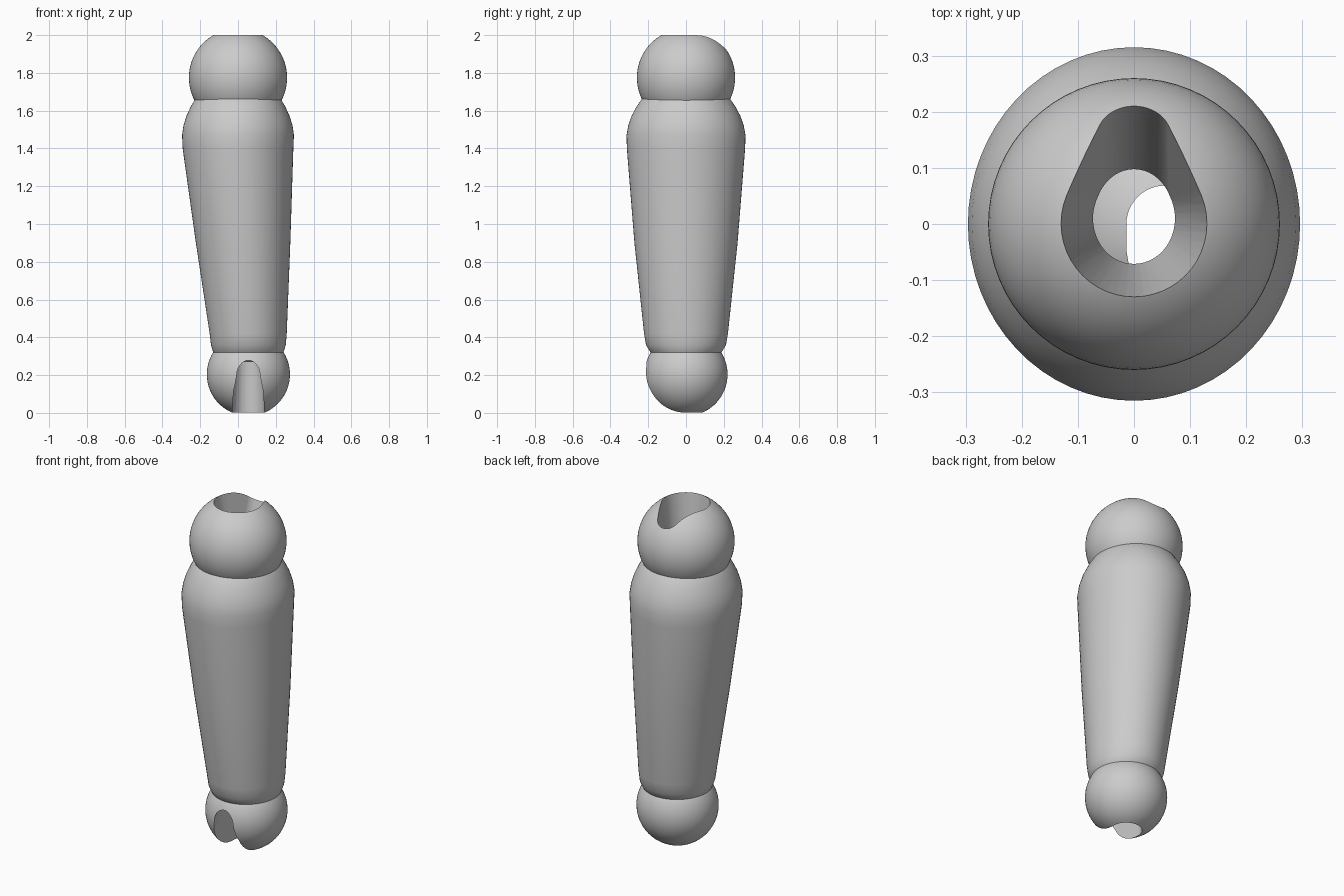
import bpy, bmesh
from math import pi, sin, cos, radians

cube = bpy.data.objects.get("Cube")
if cube:
    bpy.data.objects.remove(cube)

grey = bpy.data.materials.new("plain grey")
grey.use_nodes = True
grey.diffuse_color = (0.6, 0.6, 0.6, 1)
grey.node_tree.nodes["Principled BSDF"].inputs["Base Color"].default_value = (0.6, 0.6, 0.6, 1)


def make_object(name, bm):
    bmesh.ops.recalc_face_normals(bm, faces=bm.faces)
    mesh = bpy.data.meshes.new(name)
    bm.to_mesh(mesh)
    bm.free()
    mesh.materials.append(grey)
    obj = bpy.data.objects.new(name, mesh)
    bpy.context.collection.objects.link(obj)
    return obj


def ring(x, y, z, rx, ry=None, n=48):
    ry = ry or rx
    return [(x + rx * cos(2 * pi * i / n), y + ry * sin(2 * pi * i / n), z) for i in range(n)]


def hull(name, points):
    bm = bmesh.new()
    for p in points:
        bm.verts.new(p)
    result = bmesh.ops.convex_hull(bm, input=bm.verts)
    spare = {g for g in result["geom_interior"] + result["geom_unused"]
             if isinstance(g, bmesh.types.BMVert)}
    bmesh.ops.delete(bm, geom=list(spare), context='VERTS')
    obj = make_object(name, bm)
    obj.hide_render = True
    return obj


def smooth(obj):
    bpy.ops.object.select_all(action='DESELECT')
    obj.select_set(True)
    bpy.context.view_layer.objects.active = obj
    bpy.ops.object.shade_smooth_by_angle(angle=radians(30))


def bored_ball(name, centre, radius, cutter):
    bm = bmesh.new()
    bmesh.ops.create_uvsphere(bm, u_segments=64, v_segments=40, radius=radius)
    bmesh.ops.translate(bm, verts=bm.verts, vec=centre)
    ball = make_object(name, bm)
    mod = ball.modifiers.new("bore", 'BOOLEAN')
    mod.operation = 'DIFFERENCE'
    mod.solver = 'EXACT'
    mod.object = cutter
    bpy.context.view_layer.objects.active = ball
    bpy.ops.object.modifier_apply(modifier=mod.name)
    bpy.data.objects.remove(cutter)
    smooth(ball)


# Upper ball: funnel-shaped cord hole with a slot sloping to the back
top_cut = hull("upper_bore", ring(0, 0, 2.05, 0.136) + ring(0, 0.18, 2.05, 0.065)
               + ring(0, 0.01, 1.5, 0.07, 0.078))
bored_ball("upper_ball", (0, 0, 1.775), 0.26, top_cut)

# Lower ball: cord hole with an arched slot opening to the front
CX = 0.055
arch = [(CX + 0.06 * cos(pi * i / 24), -0.26, 0.135 + 0.06 * sin(pi * i / 24)) for i in range(25)]
arch += [(CX - 0.085, -0.26, -0.05), (CX + 0.085, -0.26, -0.05)]
low_cut = hull("lower_bore", ring(CX, 0, -0.05, 0.087) + ring(CX, 0, 0.5, 0.065) + arch)
bored_ball("lower_ball", (CX, 0, 0.204), 0.22, low_cut)

# Limb shell: elliptical sections (height, centre x, half width, half depth)
sections = [
    (0.27, 0.055, 0.150, 0.140), (0.32, 0.055, 0.186, 0.188),
    (0.36, 0.055, 0.198, 0.212), (0.42, 0.054, 0.204, 0.222),
    (0.90, 0.027, 0.250, 0.273), (1.40, 0.000, 0.293, 0.313),
    (1.47, 0.000, 0.296, 0.315), (1.52, 0.000, 0.289, 0.306),
    (1.57, 0.000, 0.274, 0.289), (1.62, 0.000, 0.251, 0.263),
    (1.67, 0.000, 0.222, 0.228), (1.71, 0.000, 0.180, 0.180),
]
bm = bmesh.new()
loops = [[bm.verts.new(p) for p in ring(x, 0, z, rx, ry, 64)] for z, x, rx, ry in sections]
for low, high in zip(loops, loops[1:]):
    for i in range(64):
        j = (i + 1) % 64
        bm.faces.new((low[i], low[j], high[j], high[i]))
smooth(make_object("limb_shell", bm))
